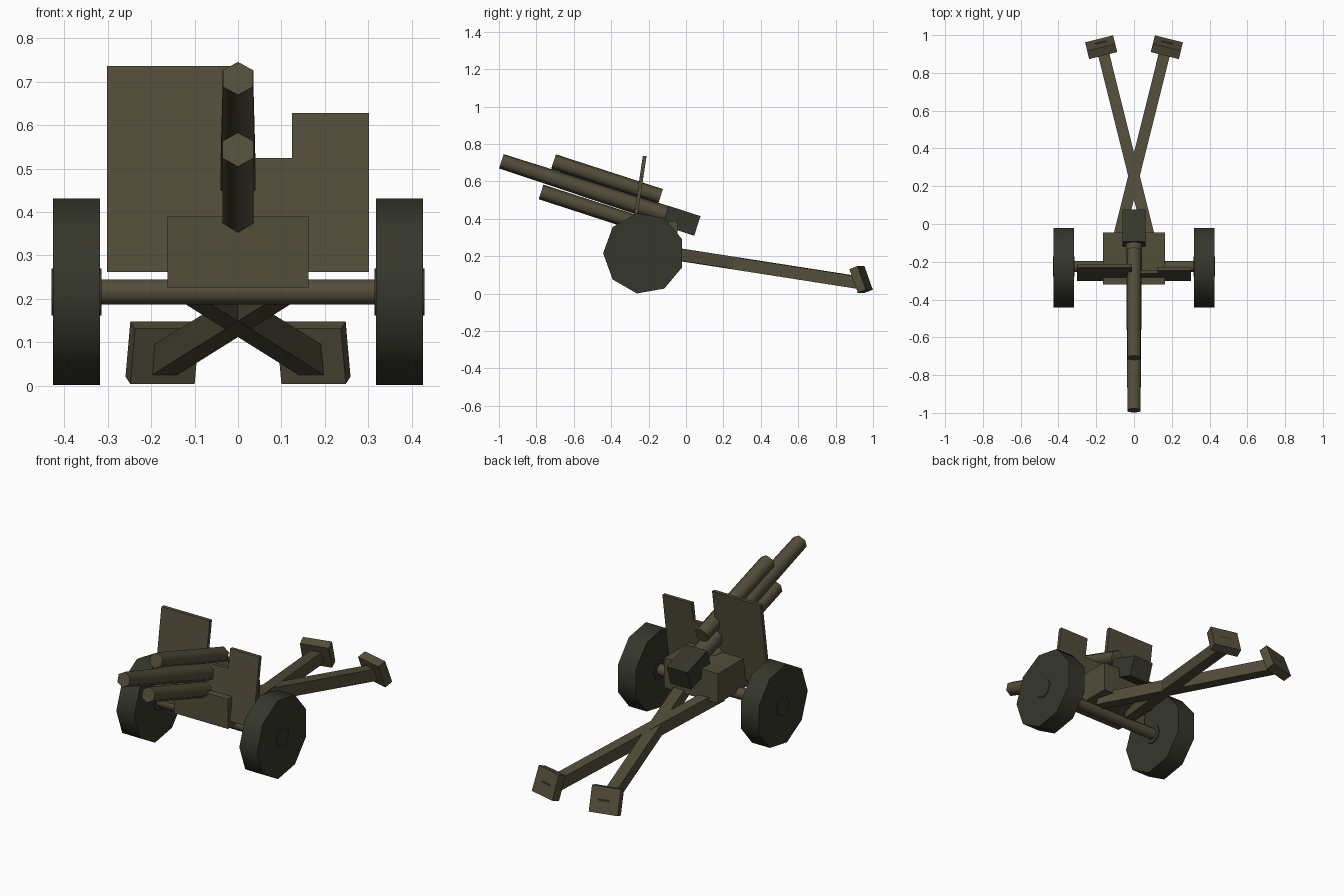
import bpy, bmesh
from math import sin, cos, tan, pi, radians
from mathutils import Vector, Matrix

cube = bpy.data.objects.get("Cube")
if cube:
    bpy.data.objects.remove(cube)


def material(name, rgb):
    m = bpy.data.materials.new(name)
    m.use_nodes = True
    color = (*rgb, 1)
    m.diffuse_color = color
    bsdf = m.node_tree.nodes["Principled BSDF"]
    bsdf.inputs["Base Color"].default_value = color
    bsdf.inputs["Roughness"].default_value = 0.8
    return m


olive = material("olive drab", (0.085, 0.074, 0.042))
dark = material("dark olive", (0.036, 0.037, 0.024))


def finish(name, bm, mat, smooth=False):
    bmesh.ops.recalc_face_normals(bm, faces=bm.faces)
    mesh = bpy.data.meshes.new(name)
    bm.to_mesh(mesh)
    bm.free()
    mesh.materials.append(mat)
    ob = bpy.data.objects.new(name, mesh)
    bpy.context.collection.objects.link(ob)
    if smooth:
        bpy.ops.object.select_all(action="DESELECT")
        ob.select_set(True)
        bpy.context.view_layer.objects.active = ob
        bpy.ops.object.shade_smooth_by_angle(angle=radians(65))
    return ob


def tube(name, start, end, r1, r2, sides, mat, side_dir, phase=0.0):
    """Closed prism from start to end; its first corner is at phase from side_dir."""
    a, b = Vector(start), Vector(end)
    axis = (b - a).normalized()
    u = Vector(side_dir)
    u = (u - axis * u.dot(axis)).normalized()
    v = axis.cross(u)
    bm = bmesh.new()
    rings = []
    for p, r in ((a, r1), (b, r2)):
        angles = [phase + 2 * pi * i / sides for i in range(sides)]
        rings.append([bm.verts.new(p + r * (u * cos(t) + v * sin(t))) for t in angles])
        bm.faces.new(rings[-1])
    for i in range(sides):
        j = (i + 1) % sides
        bm.faces.new((rings[0][i], rings[0][j], rings[1][j], rings[1][i]))
    return finish(name, bm, mat, True)


def box(name, center, size, mat, rot=Matrix()):
    bm = bmesh.new()
    m = Matrix.Translation(center) @ rot @ Matrix.Diagonal((*size, 1))
    bmesh.ops.create_cube(bm, size=1, matrix=m)
    return finish(name, bm, mat)


# Barrel and recoil cylinders, all raised by the same angle
ELEV = radians(18)


def gun_tube(name, y0, z0, y1, r0, r1):
    z1 = z0 - (y1 - y0) * tan(ELEV)
    tube(name, (0, y0, z0), (0, y1, z1), r0, r1, 6, olive, (0, 0, 1))


gun_tube("barrel", -0.987, 0.708, -0.08, 0.04, 0.049)
gun_tube("upper_recoil_cylinder", -0.708, 0.706, -0.136, 0.041, 0.041)
gun_tube("lower_recoil_cylinder", -0.775, 0.544, -0.2, 0.041, 0.041)
box("breech", (0, -0.025, 0.39), (0.124, 0.18, 0.11), dark, Matrix.Rotation(-ELEV, 4, "X"))

# Carriage body
box("carriage_box", (0, -0.182, 0.308), (0.326, 0.275, 0.163), olive)

# Stepped shield, leaning back
outline = [(-0.302, 0.262), (0.302, 0.262), (0.302, 0.628), (0.125, 0.628),
           (0.125, 0.525), (-0.01, 0.525), (-0.01, 0.737), (-0.302, 0.737)]
bm = bmesh.new()
face = bm.faces.new([bm.verts.new((x, -0.302 + (z - 0.262) * 0.15, z)) for x, z in outline])
ext = bmesh.ops.extrude_face_region(bm, geom=[face])
moved = [g for g in ext["geom"] if isinstance(g, bmesh.types.BMVert)]
bmesh.ops.translate(bm, verts=moved, vec=(0, 0.02, 0))
finish("shield", bm, olive)

# Axle and wheels
AY, AZ = -0.225, 0.216
tube("axle", (-0.33, AY, AZ), (0.33, AY, AZ), 0.031, 0.031, 8, olive, (0, 0, 1), pi / 8)
for side, label in ((1, "left"), (-1, "right")):
    def spin(name, x0, x1, r, sides):
        tube(name, (side * x0, AY, AZ), (side * x1, AY, AZ), r, r, sides, dark, (0, -1, 0))
    spin(label + "_wheel", 0.318, 0.426, 0.218, 9)
    spin(label + "_hub", 0.314, 0.43, 0.054, 8)

# Crossed trails with spades
for side, label in ((1, "left"), (-1, "right")):
    def on_trail(y):
        return Vector((side * 0.25 * (y - 0.255), y, 0.206 - 0.155 * (y + 0.02)))
    a, b = on_trail(-0.15), on_trail(0.958)
    d = b - a
    yaw = Matrix.Rotation(-side * radians(14), 4, "Z")
    pitch = Matrix.Rotation(-radians(8.6), 4, "X")
    box(label + "_trail", (a + b) / 2, (0.06, d.length, 0.066), olive, yaw @ pitch)
    tilt = Matrix.Rotation(radians(20), 4, "X")
    box(label + "_spade", (side * 0.174, 0.936, 0.076), (0.153, 0.048, 0.135), olive, yaw @ tilt)
